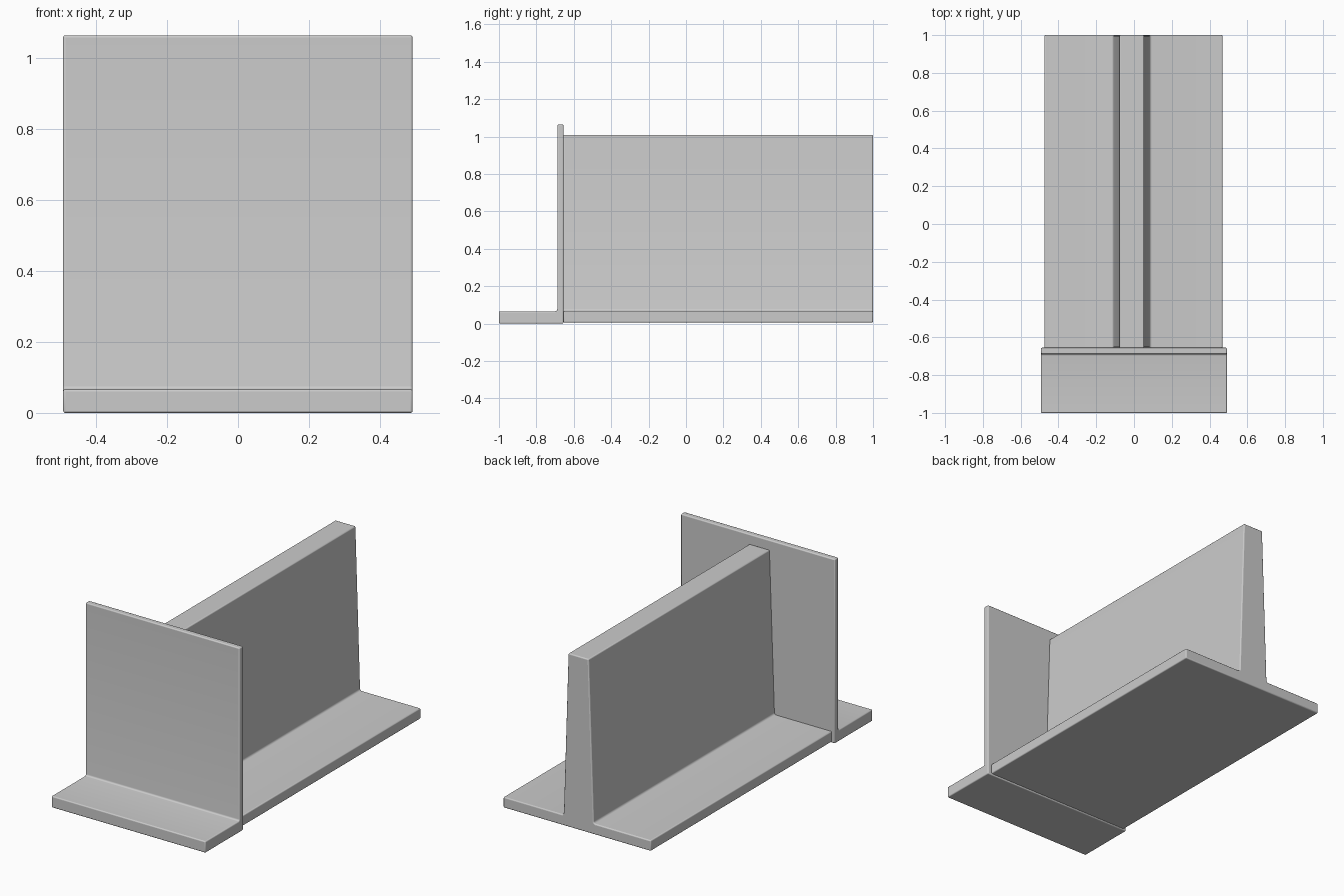
import bpy
import bmesh
from mathutils import Vector

if "Cube" in bpy.data.objects:
    bpy.data.objects.remove(bpy.data.objects["Cube"])


def extrude_profile(name, points, vector, fillets, radius):
    """Extrude a closed 3D profile; round inner corners (fillets) and soften the outer edges."""
    bm = bmesh.new()
    verts = [bm.verts.new(p) for p in points]
    inner = [Vector(points[i]) for i in fillets]
    face = bm.faces.new(verts)
    ext = bmesh.ops.extrude_face_region(bm, geom=[face])
    moved = [v for v in ext["geom"] if isinstance(v, bmesh.types.BMVert)]
    bmesh.ops.translate(bm, verts=moved, vec=vector)
    bmesh.ops.recalc_face_normals(bm, faces=bm.faces[:])

    # fillet the concave corners running along the extrusion
    v = Vector(vector)
    creases = [e for e in bm.edges for p in inner
               if (((e.verts[0].co + e.verts[1].co) / 2) - (p + v / 2)).length < 1e-5]
    bmesh.ops.bevel(bm, geom=creases, offset=radius, offset_type='OFFSET',
                    segments=4, profile=0.5, affect='EDGES')

    mesh = bpy.data.meshes.new(name)
    bm.to_mesh(mesh)
    bm.free()
    obj = bpy.data.objects.new(name, mesh)
    bpy.context.collection.objects.link(obj)

    bevel = obj.modifiers.new("soft_edges", 'BEVEL')
    bevel.width = 0.006
    bevel.segments = 3
    bevel.limit_method = 'ANGLE'
    bevel.angle_limit = 0.9

    bpy.ops.object.select_all(action='DESELECT')
    obj.select_set(True)
    bpy.context.view_layer.objects.active = obj
    bpy.ops.object.shade_smooth_by_angle()
    return obj


# Front angle plate: flat foot with a thin upright wall behind it
L = [(-1.0, 0.0), (-0.655, 0.0), (-0.655, 1.064), (-0.688, 1.064),
     (-0.688, 0.066), (-1.0, 0.066)]
extrude_profile("front_angle_plate", [(-0.493, y, z) for y, z in L],
                (0.985, 0, 0), fillets=[4], radius=0.01)

# Long inverted T beam: wide flange with a tapered web
T = [(-0.475, 0.006), (0.468, 0.006), (0.468, 0.067), (0.083, 0.067),
     (0.053, 1.008), (-0.077, 1.008), (-0.109, 0.067), (-0.475, 0.067)]
extrude_profile("tee_beam", [(x, -0.656, z) for x, z in T],
                (0, 1.656, 0), fillets=[3, 6], radius=0.012)
